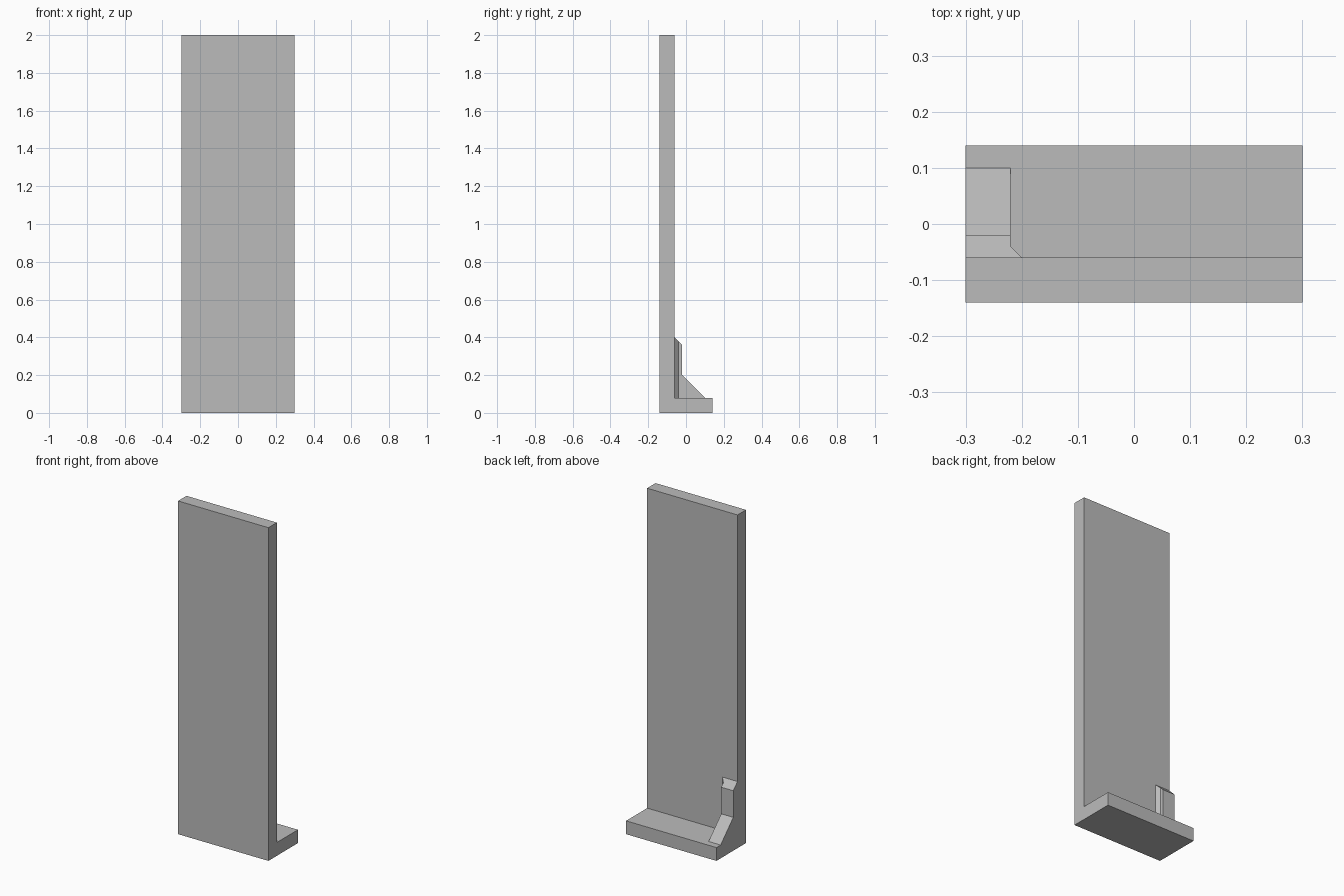
import bpy
import bmesh
from mathutils import Vector

cube = bpy.data.objects.get("Cube")
if cube:
    bpy.data.objects.remove(cube, do_unlink=True)

grey = bpy.data.materials.new("plain_grey")
grey.use_nodes = True
colour = (0.5, 0.5, 0.5, 1)
grey.diffuse_color = colour
grey.node_tree.nodes["Principled BSDF"].inputs["Base Color"].default_value = colour

HALF_WIDTH = 0.3
PANEL_BACK = -0.06
BASE_TOP = 0.08
GUSSET_INNER = -0.22
FILLET = 0.02


def add_object(name, bm):
    bmesh.ops.recalc_face_normals(bm, faces=bm.faces)
    mesh = bpy.data.meshes.new(name)
    bm.to_mesh(mesh)
    bm.free()
    mesh.materials.append(grey)
    obj = bpy.data.objects.new(name, mesh)
    bpy.context.collection.objects.link(obj)
    return obj


def extrude_outline(points, offset):
    bm = bmesh.new()
    face = bm.faces.new([bm.verts.new(p) for p in points])
    result = bmesh.ops.extrude_face_region(bm, geom=[face], use_keep_orig=True)
    moved = [g for g in result["geom"] if isinstance(g, bmesh.types.BMVert)]
    bmesh.ops.translate(bm, verts=moved, vec=Vector(offset))
    return bm


def side_profile(name, profile, x_start, x_end):
    """Extrude a (y, z) profile across the width."""
    points = [(x_start, y, z) for y, z in profile]
    return add_object(name, extrude_outline(points, (x_end - x_start, 0, 0)))


# Upright panel and foot in one L-shaped piece
side_profile("panel_and_foot",
             [(-0.14, 0), (0.14, 0), (0.14, BASE_TOP), (PANEL_BACK, BASE_TOP),
              (PANEL_BACK, 2), (-0.14, 2)],
             -HALF_WIDTH, HALF_WIDTH)

# Corner brace on one end, flush with the panel edge
side_profile("corner_brace",
             [(PANEL_BACK, BASE_TOP), (0.10, BASE_TOP), (-0.02, 0.20),
              (-0.02, 0.36), (PANEL_BACK, 0.40)],
             -HALF_WIDTH, GUSSET_INNER)

# Chamfer strip between brace and panel, its top following the brace slope
corner = [(GUSSET_INNER, PANEL_BACK, BASE_TOP),
          (GUSSET_INNER + FILLET, PANEL_BACK, BASE_TOP),
          (GUSSET_INNER, PANEL_BACK + FILLET, BASE_TOP)]
strip = extrude_outline(corner, (0, 0, 0.40 - BASE_TOP))
for vert in strip.verts:
    if vert.co.z > 0.2:
        vert.co.z -= vert.co.y - PANEL_BACK
add_object("brace_chamfer", strip)
